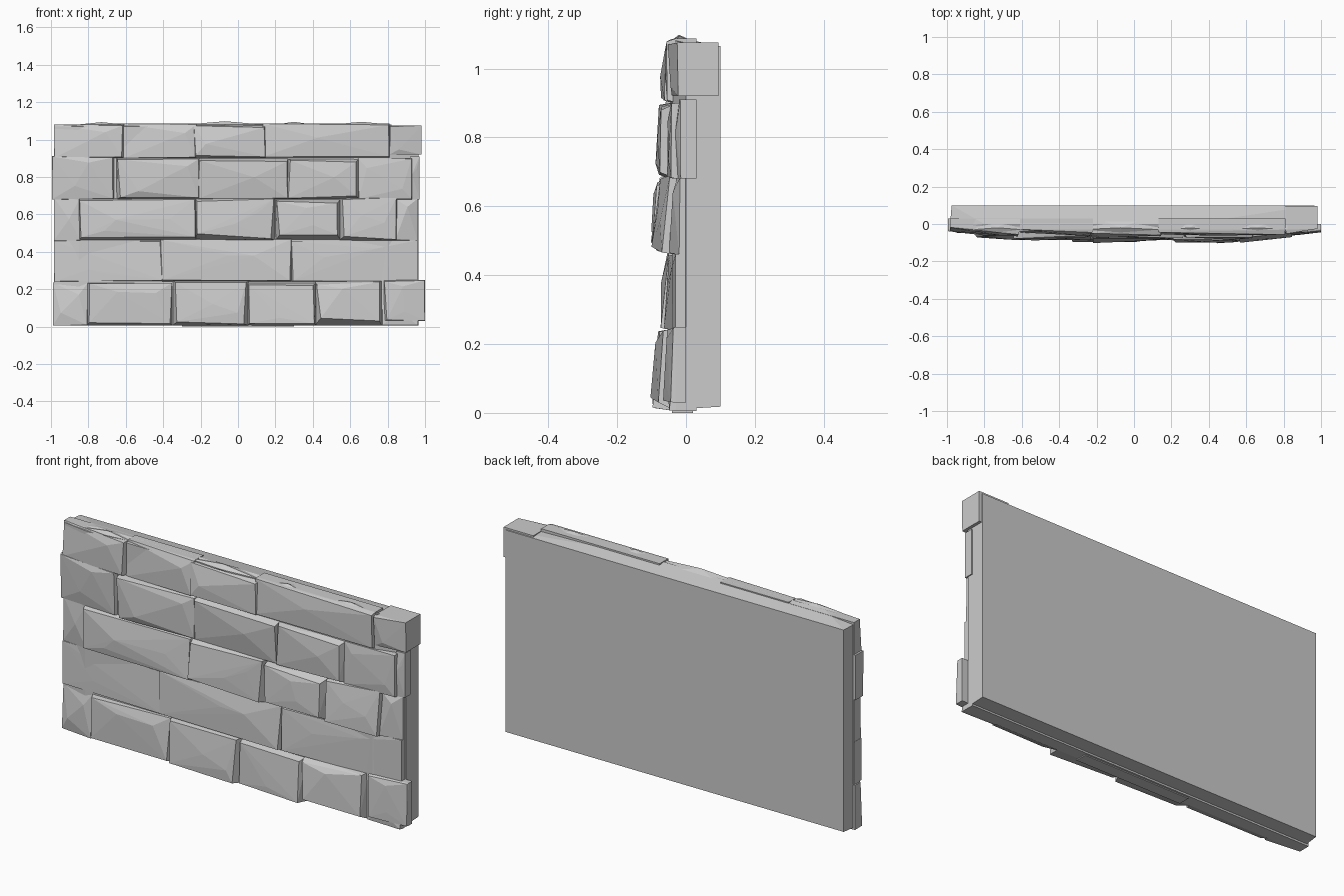
import bpy, bmesh, random
from mathutils import Vector

random.seed(4)

old = bpy.data.objects.get("Cube")
if old:
    bpy.data.objects.remove(old, do_unlink=True)

# Single stone colour
stone_mat = bpy.data.materials.new("grey_stone")
stone_mat.use_nodes = True
grey = (0.6, 0.6, 0.6, 1)
stone_mat.diffuse_color = grey
stone_mat.node_tree.nodes["Principled BSDF"].inputs["Base Color"].default_value = grey


def hull_object(name, points):
    """Flat-faced solid wrapped around a few points."""
    bm = bmesh.new()
    for p in points:
        bm.verts.new(p)
    bmesh.ops.convex_hull(bm, input=bm.verts[:])
    loose = [v for v in bm.verts if not v.link_faces]
    bmesh.ops.delete(bm, geom=loose, context='VERTS')
    bmesh.ops.recalc_face_normals(bm, faces=bm.faces[:])
    mesh = bpy.data.meshes.new(name)
    bm.to_mesh(mesh)
    bm.free()
    mesh.materials.append(stone_mat)
    obj = bpy.data.objects.new(name, mesh)
    bpy.context.collection.objects.link(obj)
    return obj


def stone(name, x0, x1, z0, z1, left, right, tilt, back=0.03):
    """Chiselled block: left and right are how far its face stands out."""
    points = []
    w, h = x1 - x0, z1 - z0
    for u in (0, 1):
        depth = right if u else left
        for v in (0, 1):
            x, z = x0 + w * u, z0 + h * v
            sx, sz = 1 - 2 * u, 1 - 2 * v
            out = depth + tilt * (0.5 - v) + random.uniform(-0.008, 0.008)
            worn = max(0.003, (out - 0.04) * 0.5)
            points.append((x, back, z))
            points.append((x, -min(out, 0.03), z))
            points.append((x + sx * worn * random.uniform(0.3, 1.3), -out,
                           z + sz * worn * random.uniform(0.3, 1.3)))
    # Ridge points break the face into large facets
    for i in range(2 + int(w > 0.5)):
        u = random.uniform(0.15, 0.85)
        v = random.uniform(0.15, 0.85)
        out = left + (right - left) * u + random.uniform(0.004, 0.014)
        points.append((x0 + w * u, -min(out, 0.1), z0 + h * v))
    return hull_object(name, points)


# Flat-backed core of the wall
core = []
for x, front in ((-0.985, 0.02), (-0.85, 0.04), (0.8, 0.04), (0.965, 0.0)):
    for z in (0.012, 1.07):
        core.append((x, -front, z))
for x in (-0.975, 0.965):
    for z in (0.018, 1.065):
        core.append((x, 0.1, z))
for x in (-0.8, -0.05, 0.3):
    core.append((x, 0.0, 1.085))
hull_object("wall_core", core)

# Courses: name, bottom, top, tilt, stones as (x start, x end, left out, right out)
courses = [
    ("bottom", 0.005, 0.24, 0.012, [
        (-0.99, -0.8, 0.03, 0.045), (-0.81, -0.35, 0.068, 0.06),
        (-0.35, 0.06, 0.085, 0.09), (0.05, 0.42, 0.07, 0.085),
        (0.41, 0.77, 0.09, 0.07), (0.77, 0.965, 0.045, 0.035)]),
    ("second", 0.24, 0.465, 0.015, [
        (-0.985, -0.4, 0.03, 0.055), (-0.42, 0.29, 0.055, 0.062),
        (0.28, 0.96, 0.05, 0.03)]),
    ("third", 0.46, 0.685, 0.015, [
        (-0.985, -0.84, 0.025, 0.04), (-0.85, -0.22, 0.07, 0.072),
        (-0.23, 0.2, 0.09, 0.078), (0.2, 0.55, 0.09, 0.085),
        (0.54, 0.85, 0.088, 0.06), (0.84, 0.96, 0.035, 0.02)]),
    ("fourth", 0.68, 0.905, 0.0, [
        (-0.995, -0.66, 0.035, 0.058), (-0.65, -0.2, 0.08, 0.06),
        (-0.22, 0.27, 0.06, 0.068), (0.26, 0.65, 0.078, 0.07),
        (0.64, 0.93, 0.05, 0.045), (0.92, 0.97, 0.02, 0.01)]),
    ("top", 0.9, 1.083, 0.01, [
        (-0.985, -0.61, 0.03, 0.055), (-0.61, -0.22, 0.04, 0.055),
        (-0.24, 0.15, 0.062, 0.058), (0.13, 0.81, 0.045, 0.055)]),
]
for course, z0, z1, tilt, blocks in courses:
    for i, (x0, x1, left, right) in enumerate(blocks):
        lift = random.uniform(-0.008, 0.008)
        stone(f"{course}_course_stone_{i + 1}", x0, x1,
              z0, z1 + lift, left, right, tilt)

# Rounded corner stones that stick out past the right-hand end
stone("lower_corner_stone", 0.78, 1.0, 0.03, 0.25, 0.06, 0.04, 0.02, back=0.0)
stone("upper_corner_stone", 0.81, 0.98, 0.92, 1.075, 0.045, 0.02, 0.0, back=0.095)

# Thin foot under the middle stones
hull_object("wall_foot", [(x, y, z) for x in (-0.3, 0.3)
                          for y in (-0.04, 0.02) for z in (0, 0.03)])

# Weathered crest running along the top
for i, (x0, x1, peak) in enumerate(((-0.86, -0.6, 1.093), (-0.28, 0.14, 1.098),
                                    (0.2, 0.4, 1.095), (0.5, 0.82, 1.095))):
    mid = (x0 + x1) / 2
    hull_object(f"crest_{i + 1}", [
        (x0, -0.03, 1.05), (x1, -0.03, 1.05), (x0, 0.06, 1.06), (x1, 0.06, 1.06),
        (x0, -0.03, 1.08), (x1, -0.03, 1.08), (mid, -0.02, peak), (mid, -0.045, 1.08)])
